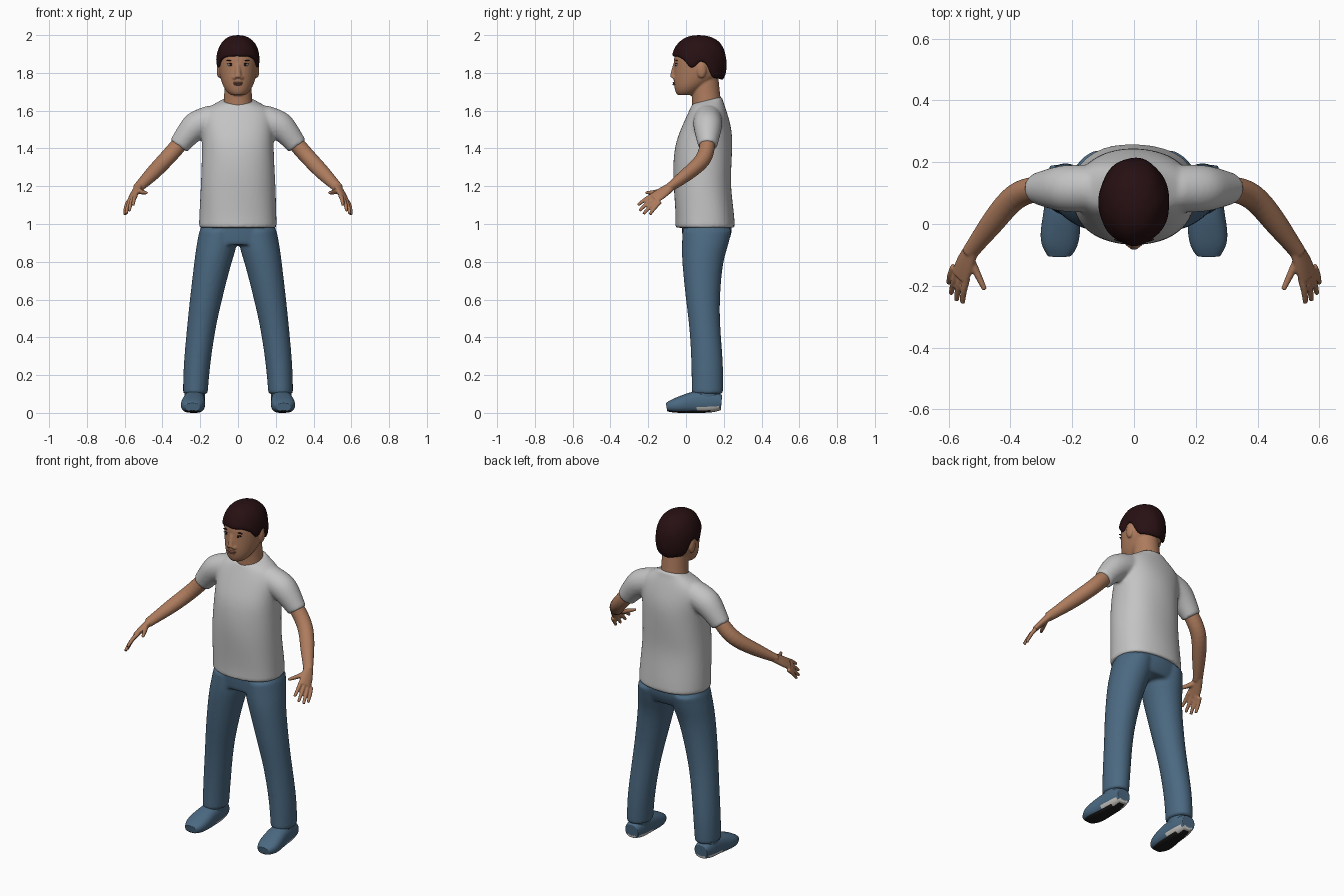
import bpy, bmesh, math
from mathutils import Vector, Matrix

if "Cube" in bpy.data.objects:
    bpy.data.objects.remove(bpy.data.objects["Cube"])


def material(name, r, g, b):
    m = bpy.data.materials.new(name)
    m.use_nodes = True
    m.diffuse_color = (r, g, b, 1)
    bsdf = m.node_tree.nodes["Principled BSDF"]
    bsdf.inputs["Base Color"].default_value = (r, g, b, 1)
    bsdf.inputs["Roughness"].default_value = 0.8
    return m


SKIN = material("warm skin", 0.42, 0.20, 0.11)
LIPS = material("lip brown", 0.30, 0.12, 0.08)
HAIR = material("dark brown hair", 0.02, 0.005, 0.006)
SHIRT = material("light grey cotton", 0.55, 0.55, 0.55)
DENIM = material("denim blue", 0.07, 0.14, 0.22)
SOLE = material("black rubber", 0.012, 0.012, 0.012)
WHITE = material("off white", 0.6, 0.58, 0.55)


def loft(bm, rings, ref=None, power=1.0, side=1, n=16, fold=0.0):
    """Skin rings (x, y, z, radius a, radius b, tilt); ref turns them along the path."""
    rings = [tuple(r) + (0,) * (6 - len(r)) for r in rings]
    mix = lambda p, q, t: tuple(a + (b - a) * t for a, b in zip(p, q))
    inset = lambda r: r[:3] + (r[3] * 0.88, r[4] * 0.88, r[5])
    rings = ([inset(rings[0]), rings[0], mix(rings[0], rings[1], 0.12)] + rings[1:-1]
             + [mix(rings[-1], rings[-2], 0.12), rings[-1], inset(rings[-1])])
    centres = [Vector(r[:3]) for r in rings]
    grow = 1 / (2 / 3 + math.cos(math.tau / n) / 3)
    loops = []
    for i, (x, y, z, ra, rb, tilt) in enumerate(rings):
        u, v = Vector((1, 0, 0)), Vector((0, 1, tilt))
        if ref:
            t = (centres[min(i + 2, len(rings) - 1)] - centres[max(i - 2, 0)]).normalized()
            u = Vector(ref)
            u = (u - t * u.dot(t)).normalized()
            v = t.cross(u)
        loop = []
        for k in range(n):
            a = math.tau * k / n
            c, s = math.cos(a), math.sin(a)
            c = math.copysign(abs(c) ** power, c)
            s = math.copysign(abs(s) ** power, s)
            g = grow * (1 + fold * math.sin(5 * a + 17 * z))
            p = centres[i] + u * (c * ra * g) + v * (s * rb * g)
            loop.append(bm.verts.new((p.x * side, p.y, p.z)))
        loops.append(loop)
    for lo, hi in zip(loops, loops[1:]):
        for k in range(n):
            bm.faces.new((lo[k], lo[(k + 1) % n], hi[(k + 1) % n], hi[k]))
    bm.faces.new(loops[0])
    bm.faces.new(loops[-1])


def ball(bm, loc, size, roll=0.0):
    mat = Matrix.Translation(loc) @ Matrix.Rotation(roll, 4, 'Y') @ Matrix.Diagonal((*size, 1))
    bmesh.ops.create_uvsphere(bm, u_segments=20, v_segments=12, radius=1, matrix=mat)


def finish(name, bm, *mats, subsurf=0, voxel=0, smooth=0):
    """Turn the bmesh into an object; voxel fuses overlapping pieces into one skin."""
    bmesh.ops.recalc_face_normals(bm, faces=bm.faces)
    me = bpy.data.meshes.new(name)
    bm.to_mesh(me)
    bm.free()
    for m in mats:
        me.materials.append(m)
    me.shade_smooth()
    ob = bpy.data.objects.new(name, me)
    bpy.context.scene.collection.objects.link(ob)
    if subsurf:
        mod = ob.modifiers.new("round", 'SUBSURF')
        mod.levels = mod.render_levels = subsurf
    if voxel:
        mod = ob.modifiers.new("fuse", 'REMESH')
        mod.mode, mod.voxel_size, mod.use_smooth_shade = 'VOXEL', voxel, True
        mod = ob.modifiers.new("soften", 'SMOOTH')
        mod.factor, mod.iterations = 0.5, smooth
    return ob


SIDES = (("left", 1), ("right", -1))
X = (1, 0, 0)

# T-shirt: body and both sleeves fused
bm = bmesh.new()
loft(bm, [(0, .102, .98, .205, .157), (0, .1, 1.05, .203, .154), (0, .085, 1.2, .197, .15),
          (0, .086, 1.3, .192, .154), (0, .093, 1.42, .188, .152), (0, .106, 1.5, .19, .135),
          (0, .113, 1.57, .195, .11), (0, .117, 1.615, .165, .092), (0, .113, 1.64, .115, .082, .15),
          (0, .112, 1.655, .084, .08, .25)], power=0.88, fold=0.012)
for _, s in SIDES:
    loft(bm, [(.13, .115, 1.555, .078, .075), (.22, .115, 1.528, .078, .078),
              (.27, .115, 1.475, .066, .066), (.314, .115, 1.413, .054, .05)],
         ref=(1, 0, 1), side=s)
finish("shirt", bm, SHIRT, subsurf=2, voxel=0.009, smooth=5)

# Jeans: hips and both legs fused
bm = bmesh.new()
loft(bm, [(0, .11, 1.03, .185, .13), (0, .112, .95, .203, .133), (0, .1, .89, .205, .115)], power=0.9)
for _, s in SIDES:
    loft(bm, [(.105, .112, .97, .098, .13), (.113, .1, .88, .108, .122), (.133, .086, .8, .098, .107),
              (.17, .088, .6, .085, .089), (.195, .1, .45, .075, .08), (.219, .114, .25, .07, .084),
              (.226, .113, .1, .065, .083)], side=s)
finish("jeans", bm, DENIM, subsurf=2, voxel=0.009, smooth=5)

for label, s in SIDES:
    # Arm, palm, fingers and thumb fused
    bm = bmesh.new()
    loft(bm, [(.25, .115, 1.5, .04, .04), (.315, .115, 1.415, .044, .042), (.385, .098, 1.338, .042, .042),
              (.45, .015, 1.27, .041, .038), (.50, -.05, 1.22, .031, .029), (.533, -.095, 1.188, .027, .022)],
         ref=(1, 1, 1), side=s)
    spread = Vector((.043, .04, -.037))
    loft(bm, [(.525, -.08, 1.197, .026, .021), (.548, -.13, 1.162, .037, .018),
              (.563, -.172, 1.134, .037, .014)], ref=spread, side=s)
    tips = [(.555, -.255, 1.10), (.575, -.247, 1.07), (.592, -.225, 1.053), (.6, -.192, 1.05)]
    for i, tip in enumerate(tips):
        root = Vector((.541, -.175, 1.153)) + spread * (i / 3) * .95
        mid = root.lerp(Vector(tip), .5) + Vector((.004, 0, .005))
        loft(bm, [(*root, .012, .012), (*mid, .011, .011), (*tip, .008, .008)],
             ref=spread, side=s, n=8)
    loft(bm, [(.532, -.11, 1.18, .016, .014), (.508, -.16, 1.168, .013, .012),
              (.483, -.213, 1.165, .008, .008)], ref=(0, 0, 1), side=s, n=8)
    finish(label + "_arm", bm, SKIN, subsurf=2, voxel=0.0045, smooth=2)

    # Shoe with a dark sole and a pale strip at the heel
    bm = bmesh.new()
    loft(bm, [(.23, .188, .055, .042, .04), (.23, .13, .06, .055, .062), (.232, .05, .058, .057, .06),
              (.238, -.02, .045, .065, .047), (.242, -.07, .036, .06, .036), (.242, -.103, .03, .038, .022)],
         ref=X, power=0.8, side=s)
    for v in bm.verts:
        v.co.z = max(v.co.z, 0)
    for f in bm.faces:
        c = f.calc_center_median()
        f.material_index = 1 if c.z < .012 else 2 if c.z < .026 and c.y > .06 else 0
    finish(label + "_shoe", bm, DENIM, SOLE, WHITE, subsurf=2)
    bm = bmesh.new()
    loft(bm, [(.23, .105, .05, .052, .066), (.227, .11, .125, .056, .072)], side=s)
    finish(label + "_shoe_collar", bm, DENIM, subsurf=2)

# Head, neck, ears and nose fused
bm = bmesh.new()
loft(bm, [(0, -.005, 1.682, .035, .038), (0, .005, 1.695, .056, .06), (0, .022, 1.725, .077, .084),
          (0, .048, 1.76, .09, .114), (0, .066, 1.8, .1, .131), (0, .07, 1.845, .104, .133),
          (0, .07, 1.9, .104, .135), (0, .07, 1.95, .075, .1), (0, .07, 1.975, .04, .05)])
loft(bm, [(0, .115, 1.58, .085, .082), (0, .108, 1.66, .074, .075), (0, .102, 1.72, .072, .075),
          (0, .1, 1.79, .07, .07)])
loft(bm, [(0, -.055, 1.85, .012, .012), (0, -.065, 1.81, .013, .014), (0, -.069, 1.775, .02, .017)])
for _, s in SIDES:
    ball(bm, (s * .1, .082, 1.815), (.013, .026, .043))
    ball(bm, (s * .018, -.062, 1.775), (.011, .012, .01))
ball(bm, (0, -.035, 1.698), (.03, .018, .016))
finish("head", bm, SKIN, subsurf=1, voxel=0.005, smooth=4)

# Hair cap: hairline given as (turn from the front, elevation) in degrees
HAIRLINE = [(0, 12), (35, 11), (58, 4), (70, -8), (80, -6), (90, 3), (106, 0), (122, -28), (180, -34)]


def hairline(turn):
    for (a, ea), (b, eb) in zip(HAIRLINE, HAIRLINE[1:]):
        if turn <= b:
            return math.radians(ea + (eb - ea) * (turn - a) / (b - a))
    return math.radians(HAIRLINE[-1][1])


bm = bmesh.new()
COLS, ROWS = 48, 9
top = bm.verts.new((0, .07, 2.0))
grid = []
for k in range(COLS):
    turn = math.tau * k / COLS
    low = hairline(math.degrees(min(turn, math.tau - turn)))
    column = []
    for r in range(ROWS):
        e = low + (math.pi / 2 - low) * r / ROWS
        bump = 1 + .014 * math.sin(7 * turn + 5 * e)
        wide = math.cos(e) ** .85 * bump
        high = math.copysign(abs(math.sin(e)) ** .85, e)
        column.append(bm.verts.new((.116 * wide * math.sin(turn),
                                    .07 - .146 * wide * math.cos(turn), 1.85 + .15 * high)))
    grid.append(column)
for k in range(COLS):
    a, b = grid[k], grid[(k + 1) % COLS]
    for r in range(ROWS - 1):
        bm.faces.new((a[r], b[r], b[r + 1], a[r + 1]))
    bm.faces.new((a[-1], b[-1], top))
hair = finish("hair", bm, HAIR)
shell = hair.modifiers.new("thickness", 'SOLIDIFY')
shell.thickness, shell.offset = 0.018, -1
hair.modifiers.new("round", 'SUBSURF').levels = 1

# Eyes, lashes and brows
for label, s in SIDES:
    for part, mat, loc, size, roll in (
            ("eye", WHITE, (.04, -.051, 1.842), (.016, .006, .006), 0),
            ("iris", HAIR, (.039, -.054, 1.842), (.007, .005, .006), 0),
            ("lash", HAIR, (.041, -.051, 1.849), (.018, .007, .0025), .08),
            ("brow", HAIR, (.043, -.05, 1.866), (.022, .006, .0035), .1)):
        bm = bmesh.new()
        ball(bm, (loc[0] * s, *loc[1:]), size, roll * s)
        finish(label + "_" + part, bm, mat)

# Lips
for name, z, wide in (("upper_lip", 1.748, .027), ("lower_lip", 1.739, .022)):
    bm = bmesh.new()
    ball(bm, (0, -.06, z), (wide, .011, .0055))
    finish(name, bm, LIPS)
